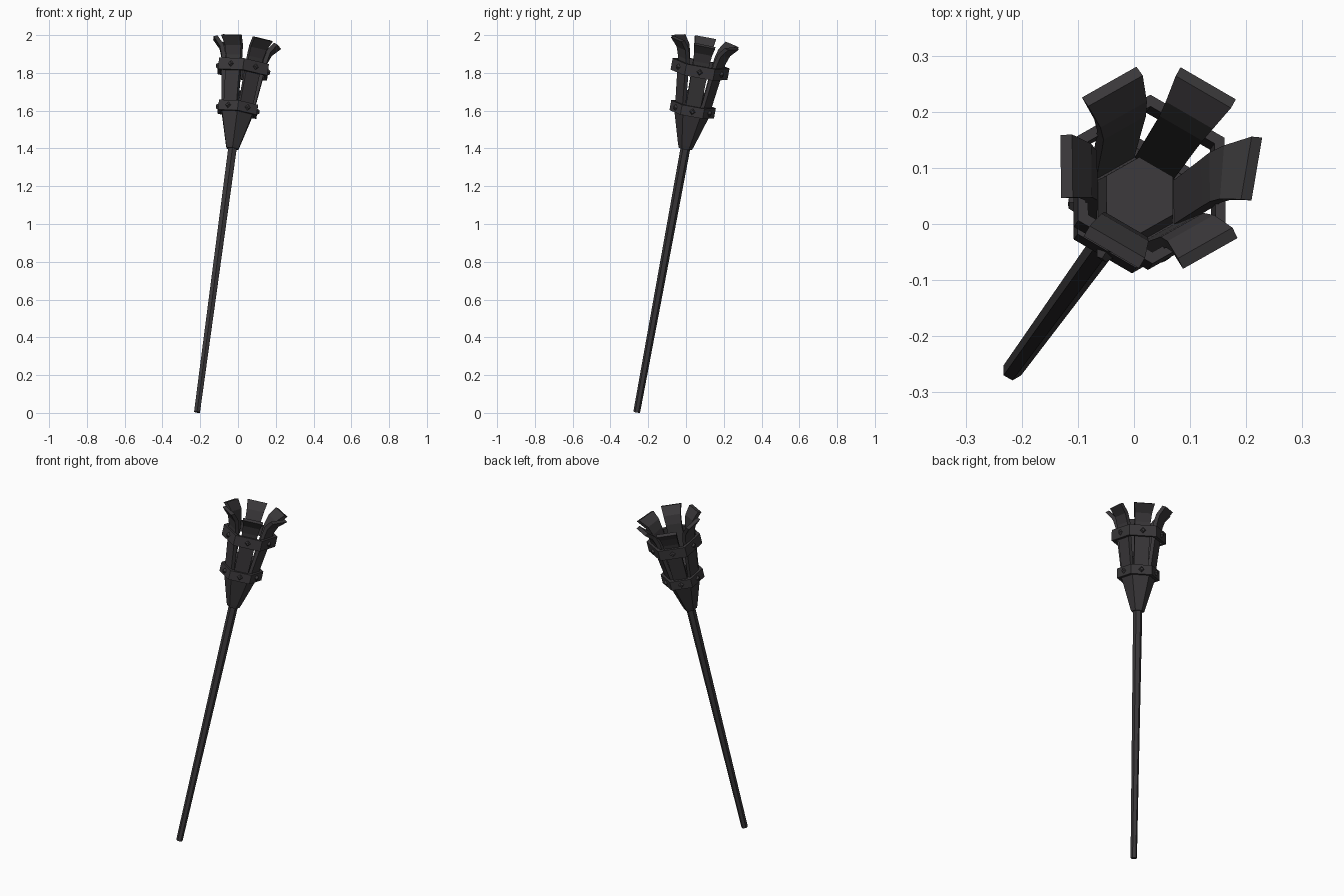
import bpy, bmesh
from math import radians, cos, sin, pi
from mathutils import Vector, Matrix

if "Cube" in bpy.data.objects:
    bpy.data.objects.remove(bpy.data.objects["Cube"])

# Leaning axis of the whole torch: parts are modelled upright, then tilted
AXIS = Vector((0.131, 0.180, 0.975)).normalized()
TILT = (Matrix.Translation((-0.217, -0.261, 0.004))
        @ Vector((0, 0, 1)).rotation_difference(AXIS).to_matrix().to_4x4())

iron = bpy.data.materials.new("dark_iron")
iron.diffuse_color = (0.042, 0.039, 0.042, 1)
iron.use_nodes = True
iron.node_tree.nodes["Principled BSDF"].inputs["Base Color"].default_value = iron.diffuse_color


def finish(name, bm):
    bmesh.ops.recalc_face_normals(bm, faces=bm.faces)
    me = bpy.data.meshes.new(name)
    bm.to_mesh(me)
    bm.free()
    me.materials.append(iron)
    ob = bpy.data.objects.new(name, me)
    ob.matrix_world = TILT
    bpy.context.collection.objects.link(ob)
    return ob


def loft(name, loops, closed=False):
    """Skin equal-length point loops; cap the ends or join them into a ring."""
    bm = bmesh.new()
    rows = [[bm.verts.new(p) for p in loop] for loop in loops]
    n = len(rows[0])
    pairs = list(zip(rows, rows[1:])) + ([(rows[-1], rows[0])] if closed else [])
    for a, b in pairs:
        for i in range(n):
            j = (i + 1) % n
            bm.faces.new((a[i], a[j], b[j], b[i]))
    if not closed:
        bm.faces.new(rows[0])
        bm.faces.new(rows[-1])
    return finish(name, bm)


def hexagon(r, z):
    return [(r * cos(radians(30 + 60 * i)), r * sin(radians(30 + 60 * i)), z)
            for i in range(6)]


# Shaft, cup and the fuel block inside the cage
loft("shaft", [hexagon(0.018, 0), hexagon(0.026, 1.46)])
loft("cup", [hexagon(r, z) for r, z in
             [(0.036, 1.43), (0.043, 1.45), (0.100, 1.64), (0.106, 1.67)]])
loft("fuel_block", [hexagon(0.078, 1.66), hexagon(0.069, 1.735)])

# Two hexagonal bands with a rivet on every flat
for label, r, z, h in [("lower", 0.120, 1.645, 0.027), ("upper", 0.153, 1.863, 0.031)]:
    inner = r - 0.021
    loft(label + "_band", [hexagon(r, z - h), hexagon(r, z + h),
                           hexagon(inner, z + h), hexagon(inner, z - h)], closed=True)
    for i in range(6):
        bm = bmesh.new()
        bmesh.ops.create_cone(bm, cap_ends=True, segments=4, radius1=0.018,
                              radius2=0.009, depth=0.014)
        bm.transform(Matrix.Rotation(i * pi / 3, 4, 'Z')
                     @ Matrix.Translation((r * cos(pi / 6) + 0.005, 0, z))
                     @ Matrix.Rotation(pi / 2, 4, 'Y'))
        finish(f"{label}_rivet_{i + 1}", bm)

# Flared blades: outer radius/height, inner radius/height, width
PROFILE = [(0.083, 1.62, 0.064, 1.625, 0.078),
           (0.115, 1.865, 0.094, 1.868, 0.086),
           (0.122, 1.915, 0.101, 1.922, 0.089),
           (0.138, 1.962, 0.118, 1.972, 0.097),
           (0.178, 2.007, 0.158, 2.015, 0.114)]
for i in range(6):
    skew = 0.12 if i == 0 else 0.0      # the right blade is bent askew
    turn = Matrix.Rotation(i * pi / 3, 4, 'Z')
    loops = []
    for k, (ro, zo, ri, zi, w) in enumerate(PROFILE):
        s = skew * max(0, k - 2) / 2 * w
        w /= 2
        loops.append([turn @ Vector(p) for p in
                      [(ro - s, -w, zo), (ro + s / 2, w, zo),
                       (ri + s / 2, w, zi), (ri - s, -w, zi)]])
    loft(f"blade_{i + 1}", loops)
